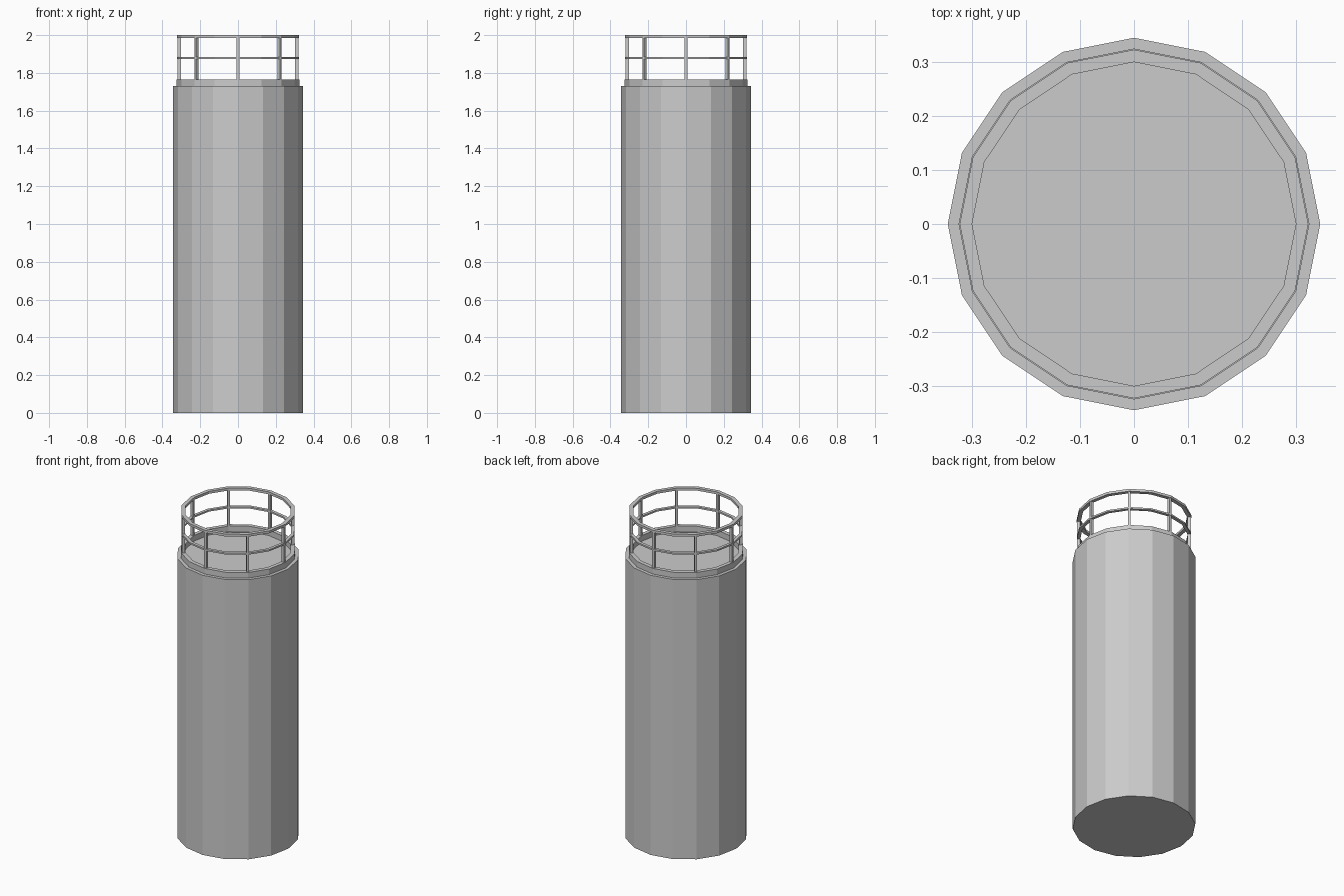
import bpy, bmesh, math
from mathutils import Matrix, Vector

if "Cube" in bpy.data.objects:
    bpy.data.objects.remove(bpy.data.objects["Cube"])

SIDES = 16


def finish(name, bm):
    bmesh.ops.recalc_face_normals(bm, faces=bm.faces)
    me = bpy.data.meshes.new(name)
    bm.to_mesh(me)
    bm.free()
    ob = bpy.data.objects.new(name, me)
    bpy.context.collection.objects.link(ob)
    return ob


def ring(name, r_in, r_out, z0, z1):
    """Rectangular-section ring with SIDES facets."""
    bm = bmesh.new()
    loops = []
    for r, z in ((r_in, z0), (r_out, z0), (r_out, z1), (r_in, z1)):
        loops.append([bm.verts.new((r * math.cos(2 * math.pi * i / SIDES),
                                    r * math.sin(2 * math.pi * i / SIDES), z))
                      for i in range(SIDES)])
    for k in range(4):
        a, b = loops[k], loops[(k + 1) % 4]
        for i in range(SIDES):
            j = (i + 1) % SIDES
            bm.faces.new((a[i], a[j], b[j], b[i]))
    return finish(name, bm)


# Tower body
bm = bmesh.new()
bmesh.ops.create_cone(bm, cap_ends=True, segments=SIDES, radius1=0.345,
                      radius2=0.345, depth=1.73,
                      matrix=Matrix.Translation((0, 0, 0.865)))
# Start the polygon with a corner on the x axis
a = math.atan2(bm.verts[:][0].co.y, bm.verts[:][0].co.x)
bmesh.ops.rotate(bm, verts=bm.verts, matrix=Matrix.Rotation(-a, 3, 'Z'))
finish("tower_body", bm)

# Raised curb and guard rails
ring("roof_curb", 0.30, 0.325, 1.73, 1.765)
ring("middle_rail", 0.303, 0.322, 1.873, 1.883)
ring("top_rail", 0.30, 0.323, 1.985, 2.0)

# Eight railing posts
for i in range(8):
    bm = bmesh.new()
    bmesh.ops.create_cube(bm, size=1)
    z0, z1 = 1.765, 1.985
    bmesh.ops.scale(bm, verts=bm.verts, vec=Vector((0.018, 0.014, z1 - z0)))
    bmesh.ops.translate(bm, verts=bm.verts, vec=Vector((0.311, 0, (z0 + z1) / 2)))
    bmesh.ops.rotate(bm, verts=bm.verts,
                     matrix=Matrix.Rotation(i * math.pi / 4, 3, 'Z'))
    finish(f"rail_post_{i + 1}", bm)
